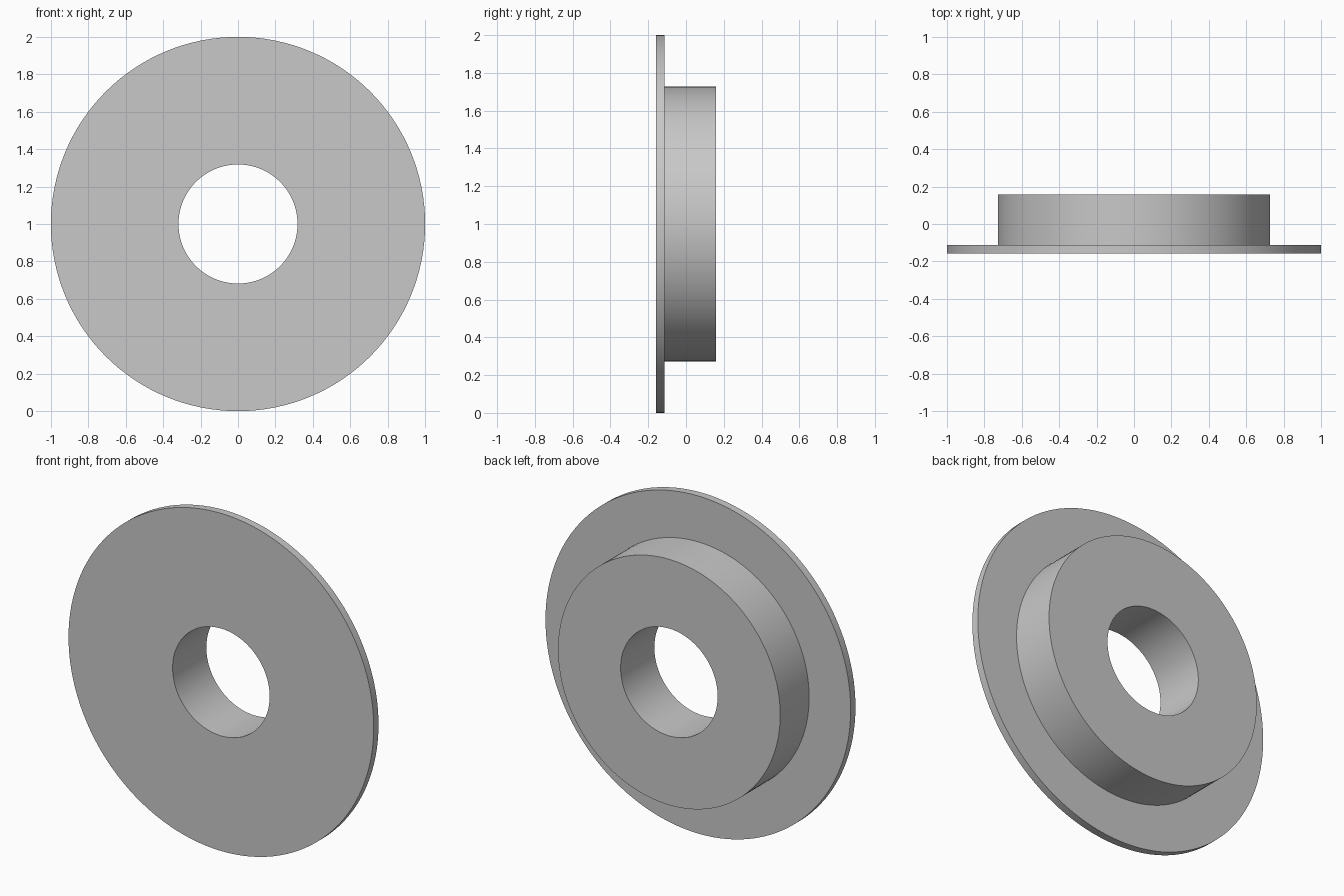
import bpy, bmesh, math
from mathutils import Vector, Matrix

cube = bpy.data.objects.get("Cube")
if cube:
    bpy.data.objects.remove(cube, do_unlink=True)

# Plain grey metal
GREY = (0.58, 0.58, 0.58, 1.0)
metal = bpy.data.materials.new("grey_metal")
metal.use_nodes = True
metal.diffuse_color = GREY
metal.node_tree.nodes["Principled BSDF"].inputs["Base Color"].default_value = GREY

# Radii and depths along y
BORE, HUB, RIM = 0.318, 0.728, 1.0
FRONT, STEP, BACK = -0.158, -0.113, 0.158
SEGMENTS = 128

# Closed half-section (radius, y): wide flange in front, hub behind, bore through both
section = [(BORE, FRONT), (RIM, FRONT), (RIM, STEP),
           (HUB, STEP), (HUB, BACK), (BORE, BACK)]

# Turn the section about the y axis
bm = bmesh.new()
ring = [bm.verts.new((r, y, 0)) for r, y in section]
edges = [bm.edges.new((a, b)) for a, b in zip(ring, ring[1:] + ring[:1])]
bmesh.ops.spin(bm, geom=ring + edges, cent=(0, 0, 0), axis=(0, 1, 0),
               angle=math.tau, steps=SEGMENTS, use_merge=True)
bmesh.ops.remove_doubles(bm, verts=bm.verts[:], dist=0.0001)
bmesh.ops.recalc_face_normals(bm, faces=bm.faces[:])
bmesh.ops.translate(bm, verts=bm.verts[:], vec=(0, 0, RIM))

mesh = bpy.data.meshes.new("flanged_bushing")
bm.to_mesh(mesh)
bm.free()
mesh.materials.append(metal)
bushing = bpy.data.objects.new("flanged_bushing", mesh)
bpy.context.collection.objects.link(bushing)

# Smooth round walls, crisp rims
bpy.ops.object.select_all(action='DESELECT')
bushing.select_set(True)
bpy.context.view_layer.objects.active = bushing
bpy.ops.object.shade_smooth_by_angle(angle=math.radians(30))
